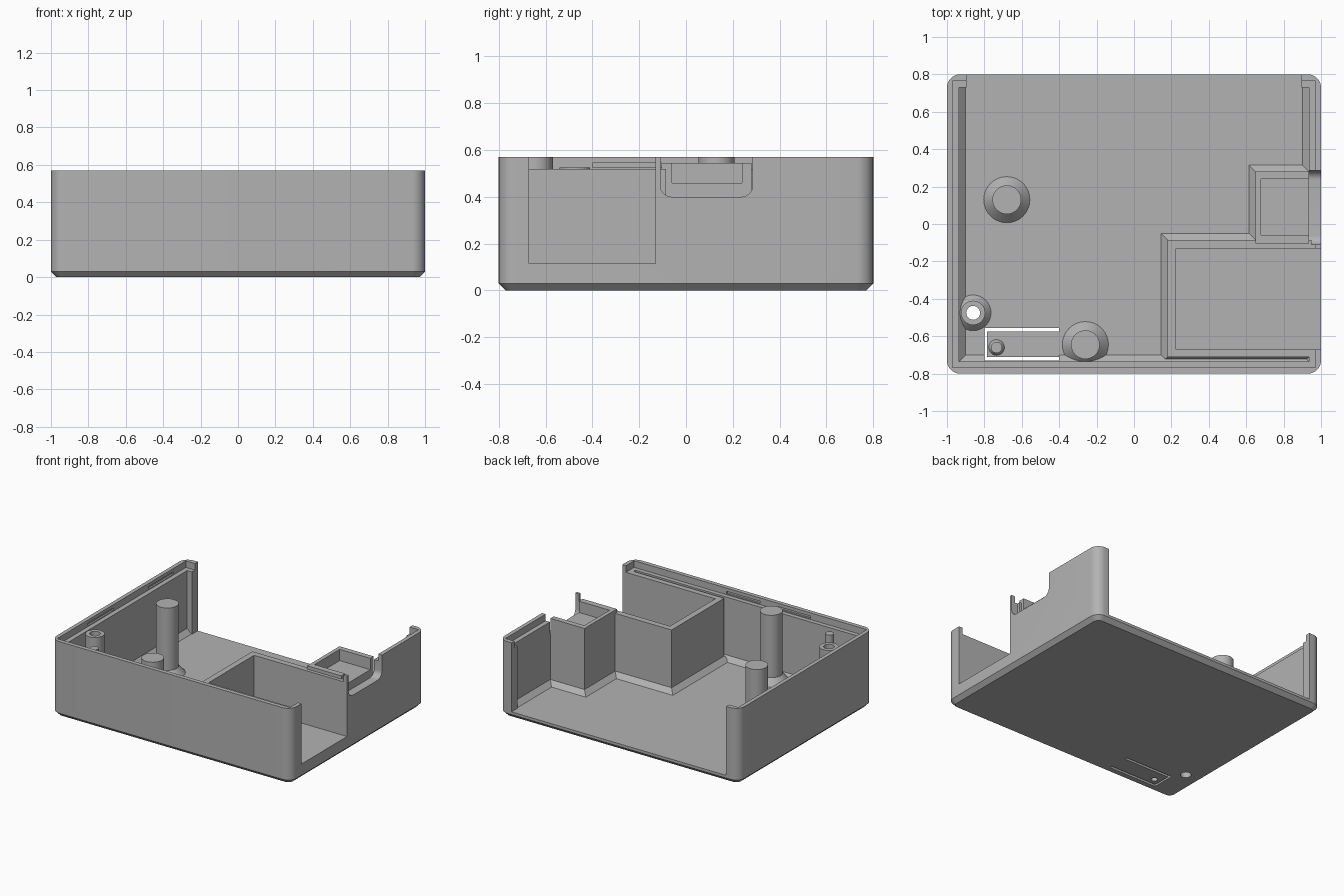
import bpy, bmesh, math

cube = bpy.data.objects.get("Cube")
if cube:
    bpy.data.objects.remove(cube, do_unlink=True)

grey = bpy.data.materials.new("plain grey")
grey.use_nodes = True
grey.diffuse_color = (0.45, 0.45, 0.45, 1)
grey.node_tree.nodes["Principled BSDF"].inputs["Base Color"].default_value = grey.diffuse_color

FLOOR, FOOT, SHELF, TOP = 0.05, 0.085, 0.52, 0.57


def outline(x0, x1, y0, y1, r, steps=8):
    """Rectangle outline, with rounded corners when r > 0."""
    corners = [(x1, y1, 1, 1), (x0, y1, -1, 1), (x0, y0, -1, -1), (x1, y0, 1, -1)]
    if r == 0:
        return [(x, y) for x, y, _, _ in corners]
    full = abs(2 * r - (x1 - x0)) < 1e-5
    pts = []
    for i, (x, y, sx, sy) in enumerate(corners):
        for k in range(steps if full else steps + 1):
            a = (i + k / steps) * math.pi / 2
            pts.append((x - sx * r + r * math.cos(a), y - sy * r + r * math.sin(a)))
    return pts


def loft(name, sections):
    """Solid through sections of (z, x0, x1, y0, y1, corner radius)."""
    bm = bmesh.new()
    rings = [[bm.verts.new((x, y, z)) for x, y in outline(*rect)] for z, *rect in sections]
    n = len(rings[0])
    for low, high in zip(rings, rings[1:]):
        for i in range(n):
            j = (i + 1) % n
            bm.faces.new((low[i], low[j], high[j], high[i]))
    bm.faces.new(rings[0][::-1])
    bm.faces.new(rings[-1])
    bmesh.ops.recalc_face_normals(bm, faces=bm.faces)
    mesh = bpy.data.meshes.new(name)
    bm.to_mesh(mesh)
    bm.free()
    mesh.materials.append(grey)
    ob = bpy.data.objects.new(name, mesh)
    bpy.context.collection.objects.link(ob)
    return ob


def box(name, x0, x1, y0, y1, z0, z1):
    return loft(name, [(z0, x0, x1, y0, y1, 0), (z1, x0, x1, y0, y1, 0)])


def post(name, x, y, profile):
    """Round post from a profile of (z, radius)."""
    return loft(name, [(z, x - r, x + r, y - r, y + r, r) for z, r in profile])


def activate(ob):
    bpy.ops.object.select_all(action='DESELECT')
    ob.select_set(True)
    bpy.context.view_layer.objects.active = ob


def cut(ob, *cutters):
    """Subtract the cutters and discard them."""
    for c in cutters:
        c.hide_render = True
        mod = ob.modifiers.new("cut", 'BOOLEAN')
        mod.operation, mod.solver, mod.object = 'DIFFERENCE', 'EXACT', c
        activate(ob)
        bpy.ops.object.modifier_apply(modifier=mod.name)
        bpy.data.objects.remove(c, do_unlink=True)


def bay_space():
    return box("bay_space", 0.225, 1.1, -0.67, -0.13, 0.115, 0.7)


def screw_hole():
    return post("screw_hole", -0.86, -0.475, [(-0.1, 0.037), (0.7, 0.037)])


# Outer shell with rounded corners and a chamfered bottom edge
shell = loft("case_shell", [(0, -0.97, 0.97, -0.77, 0.77, 0.04),
                            (0.03, -1, 1, -0.8, 0.8, 0.07),
                            (TOP, -1, 1, -0.8, 0.8, 0.07)])

# Interior with sloped wall feet, rebated rim and open back
cut(shell,
    loft("interior", [(FLOOR, -0.9, 0.9, -0.7, 0.73, 0),
                      (FOOT, -0.935, 0.935, -0.735, 0.73, 0),
                      (0.7, -0.935, 0.935, -0.735, 0.73, 0)]),
    box("rim_rebate", -0.97, 0.97, -0.768, 0.765, SHELF, 0.7),
    box("back_opening", -0.895, 0.895, 0.6, 0.9, FLOOR, 0.7))

# Right side openings: large bay and round-cornered notch
notch = loft("notch", [(0.9, -0.9, -0.4, -0.11, 0.285, 0.05),
                       (1.1, -0.9, -0.4, -0.11, 0.285, 0.05)])
notch.rotation_euler.y = math.pi / 2
bpy.context.view_layer.update()
cut(shell, bay_space(), notch)

# Floor slot around the button tongue, and the screw hole
cut(shell, box("tongue_slot", -0.8, -0.4, -0.73, -0.555, -0.1, 0.2), screw_hole())

# Snap grooves inside the rim
for y in (-0.4, 0.32):
    cut(shell, box("snap_groove", -0.983, -0.95, y, y + 0.3, 0.526, 0.545))
for x in (-0.5, -0.08):
    cut(shell, box("snap_groove", x, x + 0.28, -0.782, -0.75, 0.526, 0.545))

# Walled bay behind the large opening
bay = loft("bay_walls", [(0.04, 0.135, 0.95, -0.745, -0.04, 0),
                         (FOOT, 0.18, 0.95, -0.712, -0.085, 0),
                         (SHELF, 0.18, 0.95, -0.712, -0.085, 0)])
cut(bay, bay_space())

# Raised tray behind the notch
tray = loft("side_tray", [(0.04, 0.605, 0.935, -0.105, 0.325, 0),
                          (FOOT, 0.65, 0.935, -0.105, 0.28, 0),
                          (0.545, 0.65, 0.935, -0.105, 0.28, 0)])
cut(tray, box("tray_space", 0.68, 1, -0.06, 0.24, 0.46, 0.7))

# Flexible button tongue with its pin
tongue = box("button_tongue", -0.785, -0.395, -0.71, -0.575, 0, FLOOR)
cut(tongue, post("pin_dimple", -0.735, -0.66, [(-0.1, 0.022), (0.03, 0.022)]))
pin = post("button_pin", -0.735, -0.66, [(0.045, 0.045), (0.07, 0.03), (SHELF, 0.03)])

# Support posts with conical feet
parts = [shell, bay, tray, tongue, pin]
for name, x, y in (("rear_post", -0.68, 0.13), ("front_post", -0.26, -0.645)):
    parts.append(post(name, x, y, [(0.045, 0.128), (0.1, 0.077), (TOP, 0.077)]))
screw_post = post("screw_post", -0.86, -0.475, [(0.045, 0.1), (FOOT, 0.065), (0.525, 0.065)])
cut(screw_post, screw_hole())
parts.append(screw_post)

for ob in parts:
    activate(ob)
    bpy.ops.object.shade_smooth_by_angle(angle=math.radians(25))
